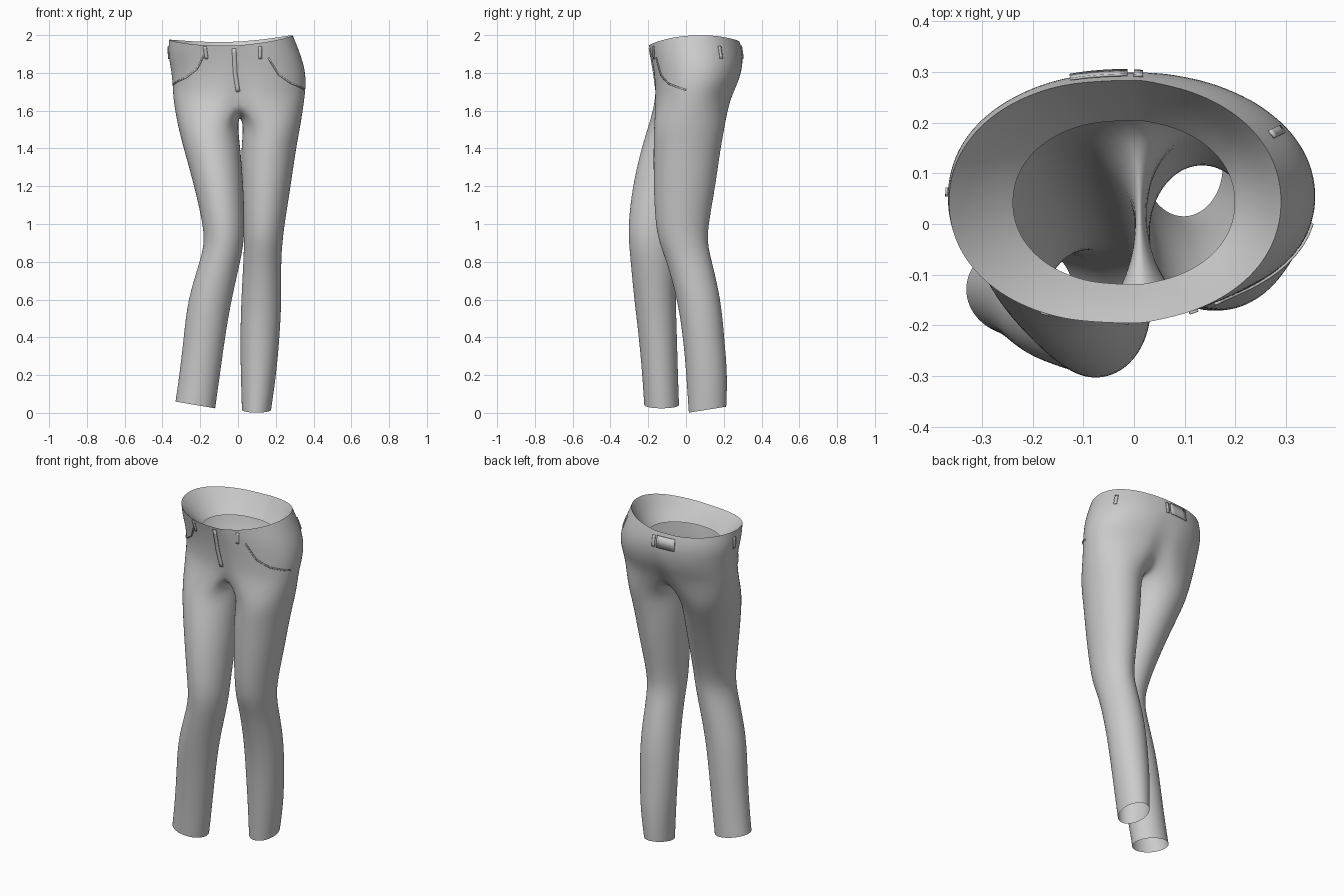
import bpy, bmesh, math
from mathutils import Vector
from mathutils.bvhtree import BVHTree

cube = bpy.data.objects.get("Cube")
if cube:
    bpy.data.objects.remove(cube)

fabric = bpy.data.materials.new("grey_fabric")
fabric.use_nodes = True
grey = (0.6, 0.6, 0.6, 1)
fabric.diffuse_color = grey
fabric.node_tree.nodes["Principled BSDF"].inputs["Base Color"].default_value = grey


def finish(name, bm, levels=0):
    mesh = bpy.data.meshes.new(name)
    bmesh.ops.recalc_face_normals(bm, faces=bm.faces)
    for f in bm.faces:
        f.smooth = True
    bm.to_mesh(mesh)
    bm.free()
    mesh.materials.append(fabric)
    obj = bpy.data.objects.new(name, mesh)
    bpy.context.collection.objects.link(obj)
    if levels:
        obj.modifiers.new("smooth", "SUBSURF").levels = levels
        obj.modifiers["smooth"].render_levels = levels
    return obj


def oval(t, x0, x1, y0, y1, power=1.0):
    c, s = math.cos(t), math.sin(t)
    bend = lambda v: math.copysign(abs(v) ** power, v)
    return (x0 + x1) / 2 + (x1 - x0) / 2 * bend(c), (y0 + y1) / 2 + (y1 - y0) / 2 * bend(s)


def bridge(bm, a, b, closed=True):
    for i in range(len(a) if closed else len(a) - 1):
        j = (i + 1) % len(a)
        bm.faces.new((a[i], a[j], b[j], b[i]))


# Hip rings: z, x min, x max, y min, y max; the first one is the waist rim
HIP = [(1.955, -.367, .292, -.197, .285),
       (1.90, -.372, .332, -.188, .303),
       (1.82, -.356, .356, -.176, .302),
       (1.74, -.347, .362, -.170, .280),
       (1.66, -.345, .353, -.170, .242)]
SIDES = 32


def hip_ring(bm, row, rim=0.0, cleft=0.0):
    verts = []
    for i in range(SIDES):
        t = math.tau * i / SIDES - math.pi / 2
        c, s = math.cos(t), math.sin(t)
        x, y = oval(t, *row[1:], power=.95)
        if i in (0, SIDES // 2):
            x = .008
            y += cleft * (1 if i == 0 else -1)
        verts.append(bm.verts.new((x, y, row[0] + rim * (.032 * c * c + .012 * c + .01 * s))))
    return verts


# Leg rings, thigh to hem: z, x min, x max, y min, y max
LEFT = [(1.52, .030, .332, -.172, .208), (1.4, .014, .308, -.173, .184),
        (1.2, .018, .280, -.173, .157), (1.0, .029, .247, -.163, .120),
        (.9, .031, .236, -.143, .113), (.8, .028, .228, -.103, .138),
        (.6, .016, .232, -.046, .186), (.4, .011, .221, -.016, .203),
        (.2, .014, .203, .001, .221), (.017, .020, .176, .014, .214)]
RIGHT = [(1.52, -.320, -.001, -.200, .185), (1.4, -.289, .014, -.238, .125),
         (1.2, -.232, .030, -.285, .045), (1.0, -.187, .036, -.307, -.030),
         (.9, -.178, .031, -.303, -.048), (.8, -.203, .013, -.294, -.052),
         (.6, -.268, -.034, -.275, -.054), (.4, -.288, -.068, -.250, -.047),
         (.2, -.311, -.095, -.232, -.042), (.042, -.332, -.120, -.222, -.036)]

# Trousers: hip shell, crotch arc, and two legs
bm = bmesh.new()
rings = []
for k, row in enumerate(HIP):
    rings.append(hip_ring(bm, row, rim=1 if k == 0 else 0, cleft=(0, 0, .004, .012, .03)[k]))
for a, b in zip(rings, rings[1:]):
    bridge(bm, a, b)
base = rings[-1]
half = SIDES // 2
front, back = base[0].co, base[half].co
arc = []
for k in range(1, 8):
    u = k / 8
    p = back.lerp(front, u)
    p.z -= .085 * math.sin(math.pi * u) ** .7
    arc.append(bm.verts.new(p))
for side, rows in ((1, LEFT), (-1, RIGHT)):
    prev = [base[(side * i) % SIDES] for i in range(half + 1)] + arc
    for row in rows:
        ring = []
        for i in range(24):
            t = math.radians(-120 + 15 * i)
            if side < 0:
                t = math.pi - t
            x, y = oval(t, *row[1:])
            z = row[0]
            if row is RIGHT[-1]:
                z -= .17 * (x - (row[1] + row[2]) / 2)
            if row is LEFT[-1]:
                z += .16 * (y - (row[3] + row[4]) / 2)
            ring.append(bm.verts.new((x, y, z)))
        bridge(bm, prev, ring)
        prev = ring
trousers = finish("trousers", bm, 2)

# Waist lining: funnel hanging inward from the rim
bm = bmesh.new()
rim = hip_ring(bm, HIP[0], rim=1)
mid = hip_ring(bm, (1.90, -.30, .245, -.157, .245))
lip = hip_ring(bm, (1.845, -.24, .20, -.12, .205))
bridge(bm, rim, mid)
bridge(bm, mid, lip)
lining = finish("waist_lining", bm, 2)

# Thin sewn strips laid on the cloth; paths are (angle, height) around the hips
bpy.context.view_layer.update()
surface = BVHTree.FromObject(trousers, bpy.context.evaluated_depsgraph_get())


def strip(name, path, width, steps=5):
    pts = []
    for (a0, z0), (a1, z1) in zip(path, path[1:]):
        for k in range(steps):
            pts.append((a0 + (a1 - a0) * k / steps, z0 + (z1 - z0) * k / steps))
    pts.append(path[-1])
    hits = []
    for a, z in pts:
        out = Vector((math.cos(math.radians(a)), math.sin(math.radians(a)), 0))
        loc, nor, _, _ = surface.ray_cast(Vector((0, .05, z)) + out, -out)
        if loc:
            if nor.dot(out) < 0:
                nor = -nor
            hits.append((loc + nor * .003, nor))
    bm = bmesh.new()
    edges = []
    for k, (p, n) in enumerate(hits):
        run = hits[min(k + 1, len(hits) - 1)][0] - hits[max(k - 1, 0)][0]
        across = run.cross(n).normalized() * width / 2
        edges.append([bm.verts.new(p - across), bm.verts.new(p + across)])
    for a, b in zip(edges, edges[1:]):
        bridge(bm, a, b, closed=False)
    obj = finish(name, bm)
    mod = obj.modifiers.new("cloth", "SOLIDIFY")
    mod.thickness = .005
    mod.offset = 0


for k, angle in enumerate((88, 25, 178, -62, -128)):
    strip(f"belt_loop_{k + 1}", [(angle, 1.94), (angle, 1.875)], .018)
strip("waist_patch", [(93, 1.91), (118, 1.91)], .07)
strip("fly_flap", [(-95, 1.93), (-94, 1.8), (-90, 1.70)], .022)
pocket = [(-52, 1.88), (-40, 1.79), (-27, 1.745), (-8, 1.71)]
strip("left_pocket_edge", pocket, .007)
strip("right_pocket_edge", [(180 - a, z + .03) for a, z in pocket], .007)
